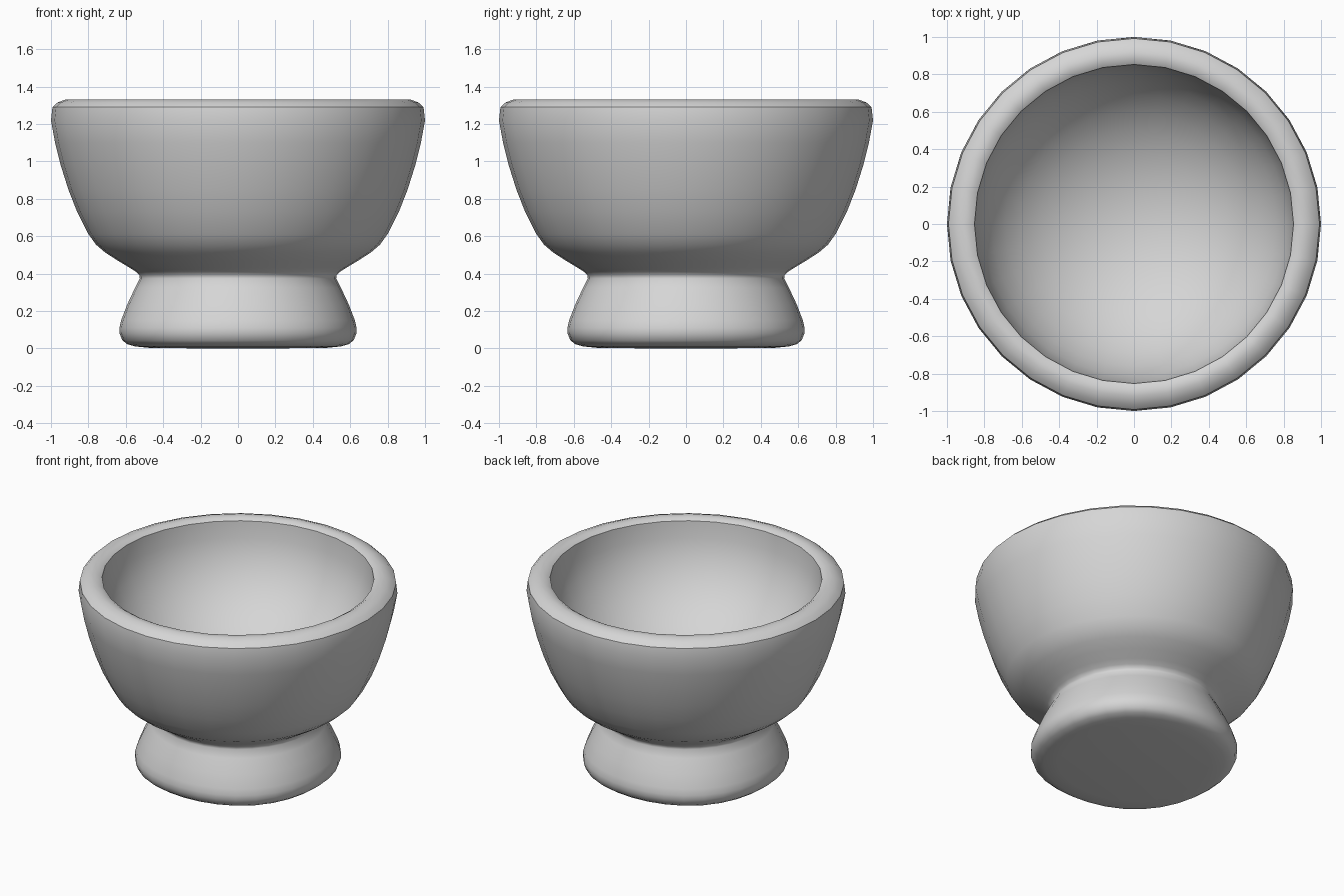
import bpy, bmesh
from math import radians, sin, cos, atan2

cube = bpy.data.objects.get("Cube")
if cube:
    bpy.data.objects.remove(cube, do_unlink=True)

SEGMENTS = 32

# Single stone grey
GREY = (0.67, 0.67, 0.67, 1)
stone = bpy.data.materials.new("stone_grey")
stone.use_nodes = True
stone.diffuse_color = GREY
stone.node_tree.nodes["Principled BSDF"].inputs["Base Color"].default_value = GREY

# Profile pieces as (radius, height), from the underside up and back into the bowl
foot = [(0, 0), (0.46, 0.002), (0.55, 0.011), (0.592, 0.023), (0.618, 0.043), (0.633, 0.08),
        (0.634, 0.11), (0.625, 0.15), (0.592, 0.236), (0.55, 0.325), (0.525, 0.374)]
outer_wall = [(0.527, 0.392), (0.545, 0.41), (0.58, 0.432), (0.64, 0.468), (0.71, 0.513),
              (0.76, 0.556), (0.8, 0.612), (0.86, 0.73), (0.907, 0.85), (0.948, 0.98),
              (0.978, 1.1), (1, 1.22), (0.992, 1.29)]
rim = [(0.965, 1.315), (0.92, 1.332), (0.88, 1.331), (0.853, 1.315)]

# Hollow: half an ellipse hanging from the inner rim
rim_r, rim_z = rim[-1]
DEPTH = 0.73
hollow = [(rim_r * cos(radians(a)), rim_z - DEPTH * sin(radians(a))) for a in range(9, 90, 9)]
hollow.append((0, rim_z - DEPTH))
sharp_rings = [outer_wall[-1], rim[-1]]


def lathe(name, profile):
    """Spin a profile around z, smooth it and keep the rim edges crisp."""
    bm = bmesh.new()
    verts = [bm.verts.new((r, 0, z)) for r, z in profile]
    edges = [bm.edges.new(pair) for pair in zip(verts, verts[1:])]
    bmesh.ops.spin(bm, geom=verts + edges, cent=(0, 0, 0), axis=(0, 0, 1),
                   angle=radians(360), steps=SEGMENTS, use_duplicate=False)
    bmesh.ops.remove_doubles(bm, verts=bm.verts, dist=0.0005)
    bmesh.ops.recalc_face_normals(bm, faces=bm.faces)
    for face in bm.faces:
        face.smooth = True
    for edge in bm.edges:
        for r, z in sharp_rings:
            if all(abs(v.co.z - z) < 1e-4 and abs(v.co.xy.length - r) < 1e-3 for v in edge.verts):
                edge.smooth = False
    # The foot swells slightly on its diagonals, fading out at the neck
    for v in bm.verts:
        fade = max(0, 1 - v.co.z / foot[-1][1])
        swell = 1 + 0.016 * fade * (1 - cos(4 * atan2(v.co.y, v.co.x)))
        v.co.x *= swell
        v.co.y *= swell
    mesh = bpy.data.meshes.new(name)
    bm.to_mesh(mesh)
    bm.free()
    mesh.materials.append(stone)
    obj = bpy.data.objects.new(name, mesh)
    bpy.context.collection.objects.link(obj)


lathe("footed_bowl", foot + outer_wall + rim + hollow)
